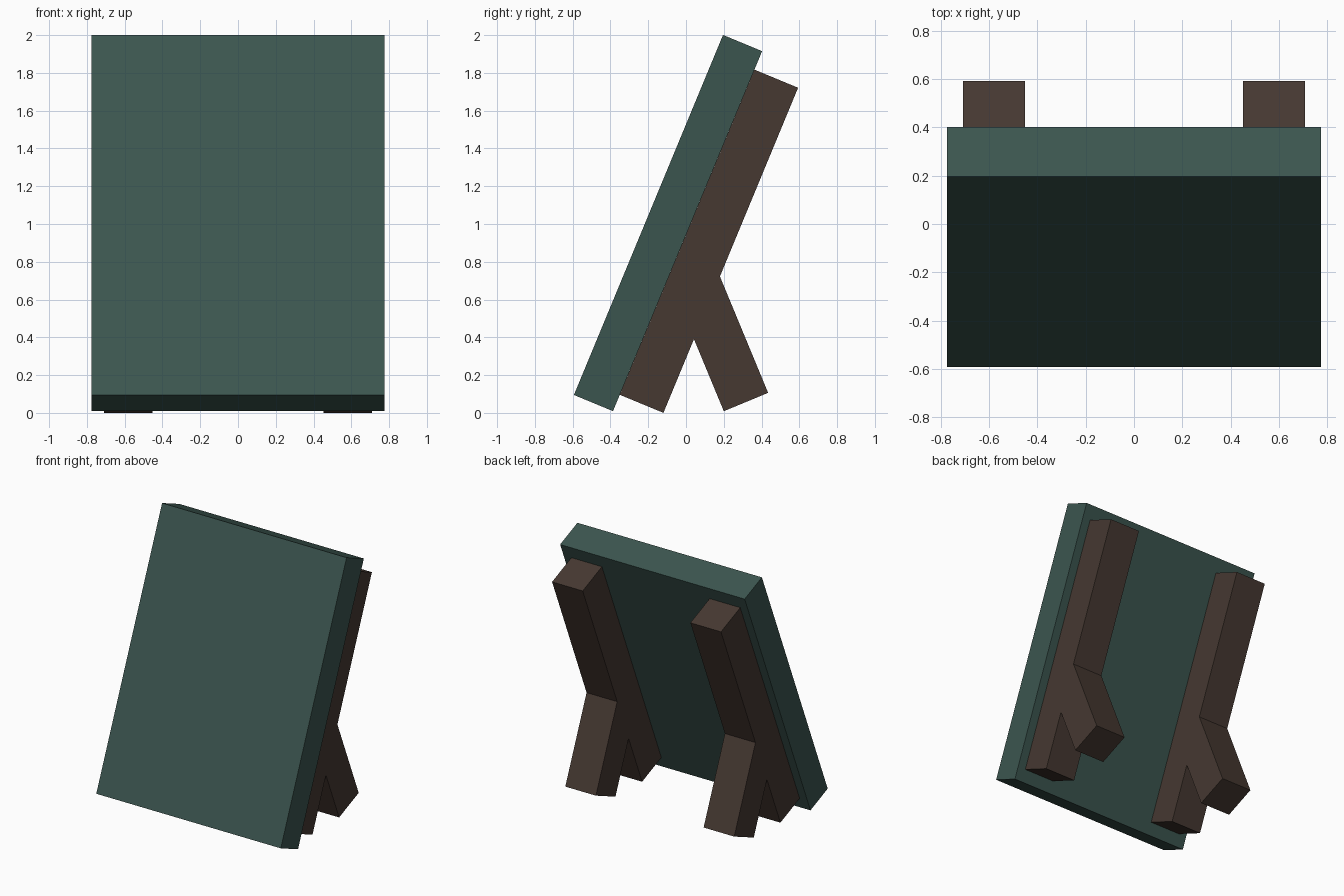
import bpy, bmesh, math
from mathutils import Matrix, Vector

if "Cube" in bpy.data.objects:
    bpy.data.objects.remove(bpy.data.objects["Cube"])


def material(name, color):
    m = bpy.data.materials.new(name)
    m.diffuse_color = (*color, 1.0)
    m.use_nodes = True
    m.node_tree.nodes["Principled BSDF"].inputs["Base Color"].default_value = m.diffuse_color
    return m


GREEN = material("slate green", (0.044, 0.091, 0.078))
BROWN = material("dark wood", (0.061, 0.040, 0.031))


def plank(name, x, foot_y, foot_z, size, lean, mat):
    """Box standing on the centre of its foot, leaning back by an angle in degrees."""
    width, depth, length = size
    mesh = bpy.data.meshes.new(name)
    bm = bmesh.new()
    bmesh.ops.create_cube(bm, size=1.0)
    bmesh.ops.translate(bm, verts=bm.verts, vec=(0, 0, 0.5))
    bmesh.ops.scale(bm, verts=bm.verts, vec=Vector((width, depth, length)))
    bmesh.ops.transform(bm, verts=bm.verts, matrix=Matrix.Translation((x, foot_y, foot_z))
                        @ Matrix.Rotation(math.radians(-lean), 4, 'X'))
    bm.to_mesh(mesh)
    bm.free()
    mesh.materials.append(mat)
    bpy.context.collection.objects.link(bpy.data.objects.new(name, mesh))


# Leaning board
plank("board", 0, -0.49, 0.052, (1.55, 0.224, 2.063), 22.5, GREEN)

# Two beams behind the board, each with a prop leg splayed backwards
for side, x in (("left", -0.581), ("right", 0.581)):
    plank(side + "_beam", x, -0.235, 0.048, (0.257, 0.25, 1.863), 22.5, BROWN)
    plank(side + "_prop_leg", x, 0.3175, 0.0575, (0.257, 0.254, 0.676), -22.5, BROWN)
